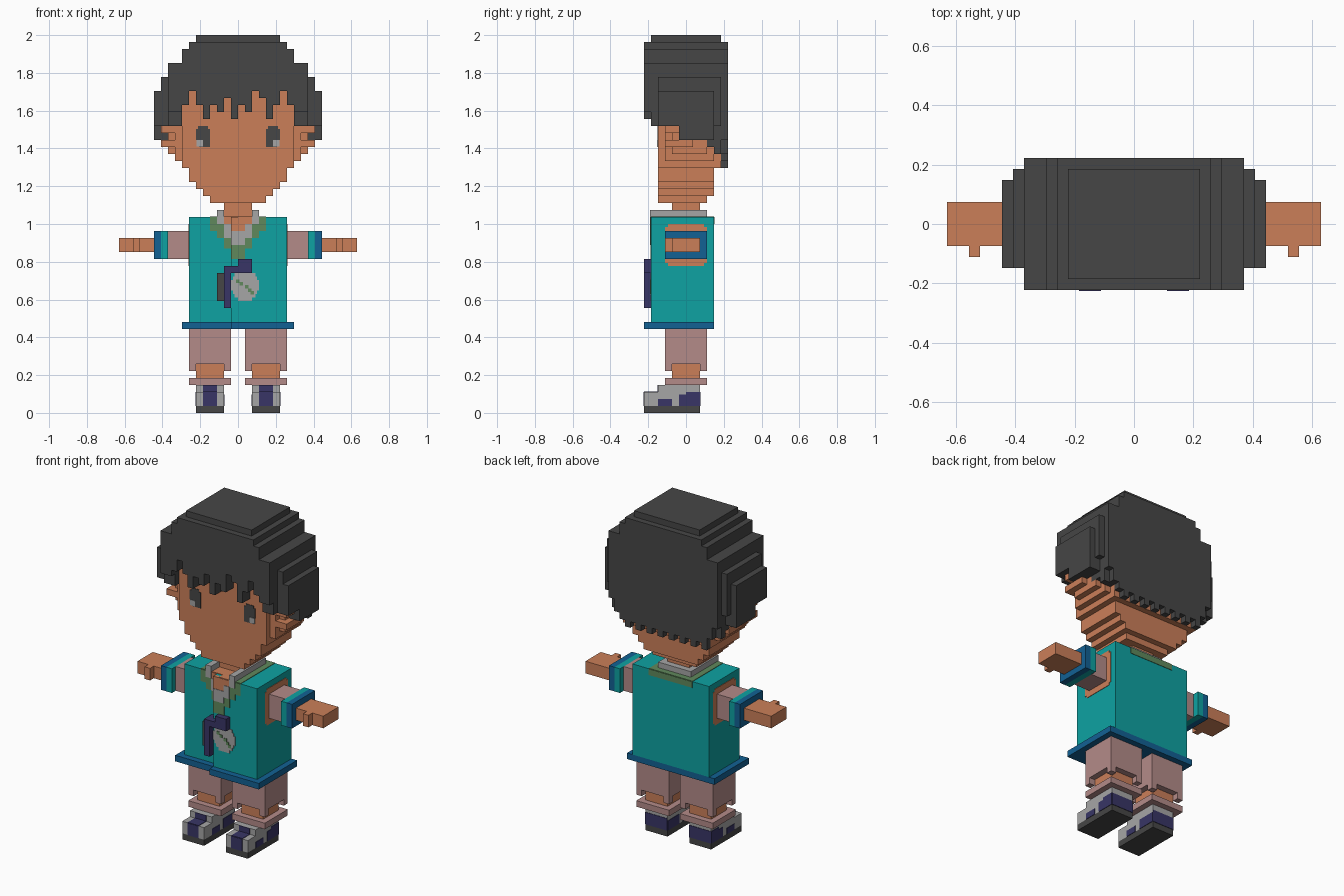
import bpy, bmesh, math

if "Cube" in bpy.data.objects:
    bpy.data.objects.remove(bpy.data.objects["Cube"])

U = 2 / 54  # size of one cube cell


def srgb(r, g, b):
    def f(c):
        c /= 255
        return c / 12.92 if c < 0.04045 else ((c + 0.055) / 1.055) ** 2.4
    return (f(r), f(g), f(b), 1)


def material(name, *rgb):
    m = bpy.data.materials.new(name)
    m.diffuse_color = srgb(*rgb)
    m.use_nodes = True
    m.node_tree.nodes["Principled BSDF"].inputs["Base Color"].default_value = m.diffuse_color
    return m


SKIN = material("skin", 203, 127, 89)
HAIR = material("charcoal", 70, 70, 70)
TEAL = material("teal", 14, 162, 162)
BLUE = material("blue", 18, 97, 148)
PINK = material("dusty_pink", 180, 139, 137)
NAVY = material("navy", 56, 53, 102)
WHITE = material("light_grey", 166, 166, 166)
GREEN = material("green", 96, 137, 92)


def part(name, mat, boxes, mirror=False):
    """Boxes given in cells as x0, x1, y0, y1, z0, z1."""
    bm = bmesh.new()
    boxes = list(boxes)
    if mirror:
        boxes += [(-b[1], -b[0], *b[2:]) for b in boxes]
    for x0, x1, y0, y1, z0, z1 in boxes:
        vs = bmesh.ops.create_cube(bm, size=1)["verts"]
        for v in vs:
            v.co = ((x0 + (v.co.x + 0.5) * (x1 - x0)) * U,
                    (y0 + (v.co.y + 0.5) * (y1 - y0)) * U,
                    (z0 + (v.co.z + 0.5) * (z1 - z0)) * U)
    me = bpy.data.meshes.new(name)
    bm.to_mesh(me)
    bm.free()
    me.materials.append(mat)
    ob = bpy.data.objects.new(name, me)
    bpy.context.collection.objects.link(ob)
    return ob


T = 0.08  # plate thickness in cells

# Shoes
part("soles", HAIR, [(2, 6, -6, 2, 0, 1)], True)
part("shoes", WHITE, [(2, 6, -6, -4, 1, 3), (2, 6, -4, 2, 1, 4)], True)
part("shoe_patches", NAVY, [
    (3, 5, -6 - T, -6, 1, 3), (3, 5, -6, -4, 3, 3 + T), (3, 5, -4 - T, -4, 3, 4),
    (6, 6 + T, -4, -2, 1, 2), (6, 6 + T, -1, 2, 1, 2.6), (6, 6 + T, 0, 2, 2.6, 3),
    (2 - T, 2, -4, -2, 1, 2), (2 - T, 2, -1, 2, 1, 2.6),
    (2, 6, 2, 2 + T, 1, 3)], True)

# Legs
part("ankles", SKIN, [(2, 6, -2, 2, 4, 7)], True)
part("trouser_bands", PINK, [(1, 7, -3, 3, 4, 5)], True)
part("trousers", PINK, [(1, 7, -3, 3, 7, 12.5)]
     + [(x, x + 1, y, y + 1, 6, 7) for x in (1, 6) for y in (-3, 2)], True)

# Tunic with overlapping right flap
part("tunic", TEAL, [(-1, 7, -5, 4, 13, 28), (-7, -1, -4, 4, 13, 28)])
part("hem", BLUE, [(-1, 8, -6, 4, 12, 13), (-8, -1, -5, 4, 12, 13)])
part("armholes", SKIN, [(7, 7 + T, -3, 3, 21.4, 26.6), (7, 7 + T, -2.6, 2.6, 21, 27)], True)

# Neckline
def v_plates(rows, t):
    out = []
    for c, z0, z1 in rows:
        for x in (c, -c - 1):
            front = -5 if x >= -1 else -4
            out.append((x, x + 1, front - t, front + 0.5, z0, z1))
    return out


part("neck", SKIN, [(-2, 2, -2, 2, 27, 31)])
part("chest_skin", SKIN, v_plates([(0, 26, 28), (1, 27, 28)], T)
     + [(-2, 2, -4, 2, 28, 28 + T), (0, 2, -5, -4, 28, 28 + T)])
part("neck_trim", GREEN, v_plates([(0, 22, 24), (1, 23.5, 25), (2, 25, 27), (3, 26, 28)], T)
     + [(-4, -3, -4, 4, 28, 28 + T), (3, 4, -5, 4, 28, 28 + T),
        (-4, 4, 3, 4, 28, 28 + T), (-4, 4, 4, 4 + T, 27, 28)])
part("collar", WHITE, v_plates([(0, 24, 26), (1, 25, 27), (2, 27, 29)], 2 * T)
     + [(-3, -2, -4, 3, 28, 29), (2, 3, -5, 3, 28, 29), (-2, 2, 2, 3, 28, 29)])

# Sash, pouch and round badge
part("sash", NAVY, [(-2, -1, -6, -4, 15, 21), (-2, 0, -6, -4, 20, 21),
                    (-1, 0, -6, -5, 20, 21), (0, 2, -6, -5, 20, 22)])
part("pouch", HAIR, [(-3, -2, -5, -4, 16, 20)])
part("badge", WHITE, [(-1 + s, 3 - s, -5 - T, -5, z, z + 0.5) for z, s in
                      ((16, 1.0), (16.5, 0.5), (17, 0.25), (17.5, 0), (18, 0),
                       (18.5, 0), (19, 0.25), (19.5, 0.5))])
part("badge_stripes", GREEN, [(x, x + 0.5, -5 - 2 * T, -5, z, z + 0.5) for x, z in
                              ((-0.3, 18.6), (0.2, 18.2), (1.0, 17.8), (1.4, 17.3), (1.8, 16.9))])

# Arms
part("sleeves", PINK, [(7, 10, -2, 2, 22, 26)], True)
part("cuff_inner", TEAL, [(10, 11, -3, 3, 22, 26)], True)
part("cuff_outer", BLUE, [(11, 12, -3, 3, 22, 26)], True)
part("hands", SKIN, [(12, 17, -2, 2, 23, 25), (14, 15, -3, -2, 23, 25)], True)

# Head, widening upward from the chin: half width, back y, z range
HEAD = [(4, 3, 30, 31), (5, 4, 31, 32), (6, 4, 32, 33), (7, 4, 33, 35), (8, 5, 35, 47)]
part("head", SKIN, [(-w, w, -4, b, z0, z1) for w, b, z0, z1 in HEAD])
part("cheeks", SKIN, [(8, 9, -3, 4, 36, 41), (9, 10, -2, 3, 37, 41)], True)
part("ears", SKIN, [(9, 11, -3, 1, 38, 39), (10, 11, 0, 1, 38, 41), (9, 11, -3, 1, 40, 41)], True)

# Eyes
part("eyes", HAIR, [(4, 6, -4 - T, -4, 39, 40.6), (4.3, 5.7, -4 - T, -4, 40.6, 41),
                    (4, 5.6, -4 - T, -4, 38, 39)], True)
part("eye_glints", WHITE, [(5, 5.9, -4 - 2 * T, -4, 38.1, 39)], True)

# Stepped hair crown
part("hair_crown", HAIR, [
    (-6, 6, -5, 5, 53, 54), (-7, 7, -6, 6, 52, 53),
    (-8, 8, -6, 6, 50, 52), (-10, 10, -6, 6, 46, 50)])

# Hair sides, hanging lower toward the back: y0, y1, bottom
STRIPS = [(-6, -5, 43), (-5, -4, 41), (-4, -1, 41), (-1, 2, 39), (2, 4, 38), (4, 5, 37)]
part("hair_sides", HAIR, [(8, 10, y0, y1, z, 46) for y0, y1, z in STRIPS]
     + [(10, 11, -4, 5, 41, 48), (11, 12, -4, 4, 41, 46),
        (10, 12, -1, 4, 39, 41)], True)

# Jagged fringe, one bottom height per column
FRINGE = [44, 46, 44, 42, 44, 43, 45, 42, 44, 43, 46, 45, 42, 44, 46, 44]
part("fringe", HAIR, [(i - 8, i - 7, -6, -4, z, 46) for i, z in enumerate(FRINGE)])

# Back hair, rounded and jagged along the nape
part("hair_back", HAIR, [(x, x + 1, 5, 6, max(35 + x % 2, 35 + 2 * (max(x, -x - 1) - 7)), 46)
                         for x in range(-10, 10)]
     + [(-8, 8, 4, 5.5, 37, 46)])
